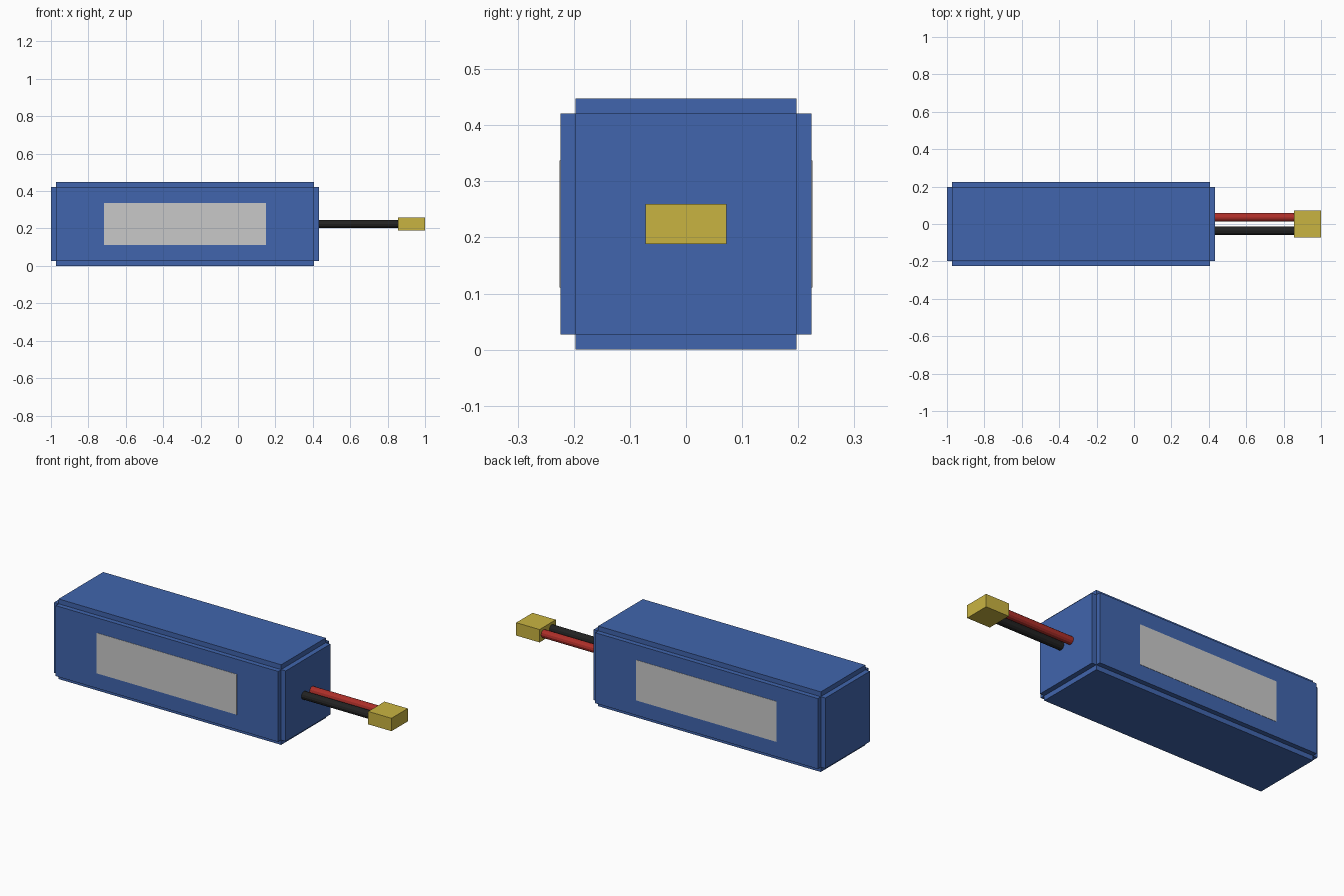
import bpy
import math

if "Cube" in bpy.data.objects:
    bpy.data.objects.remove(bpy.data.objects["Cube"])


def material(name, color):
    mat = bpy.data.materials.new(name)
    mat.diffuse_color = (*color, 1)
    mat.use_nodes = True
    mat.node_tree.nodes["Principled BSDF"].inputs["Base Color"].default_value = mat.diffuse_color
    return mat


BLUE = material("blue wrap", (0.052, 0.130, 0.418))
GREY = material("light grey label", (0.584, 0.584, 0.584))
YELLOW = material("yellow plastic", (0.584, 0.456, 0.053))
RED = material("red wire", (0.42, 0.028, 0.022))
BLACK = material("black wire", (0.016, 0.016, 0.016))

MID_Z = 0.224


def box(name, x0, x1, half_y, half_z, mat, y=0.0):
    """Box spanning x0..x1, centred on y and the mid height."""
    bpy.ops.mesh.primitive_cube_add(size=1, location=((x0 + x1) / 2, y, MID_Z))
    obj = bpy.context.object
    obj.name = name
    obj.scale = (x1 - x0, 2 * half_y, 2 * half_z)
    bpy.ops.object.transform_apply(location=False, rotation=False, scale=True)
    obj.data.materials.append(mat)
    return obj


def wire(name, y, mat):
    x0, x1 = 0.42, 0.87
    bpy.ops.mesh.primitive_cylinder_add(
        vertices=12, radius=0.022, depth=x1 - x0,
        location=((x0 + x1) / 2, y, MID_Z), rotation=(0, math.pi / 2, 0))
    obj = bpy.context.object
    obj.name = name
    obj.data.materials.append(mat)


# Battery body: three crossed boxes that leave stepped edges
box("body_lengthwise", -1.0, 0.433, 0.197, 0.197, BLUE)
box("body_sides", -0.972, 0.405, 0.224, 0.197, BLUE)
box("body_top_bottom", -0.972, 0.405, 0.197, 0.224, BLUE)

# Thin labels on the front and back
for side, name in ((-1, "front_label"), (1, "back_label")):
    box(name, -0.717, 0.15, 0.002, 0.113, GREY, y=side * 0.2235)

# Power leads and connector
wire("red_wire", 0.036, RED)
wire("black_wire", -0.036, BLACK)
box("connector", 0.856, 1.0, 0.072, 0.036, YELLOW)
